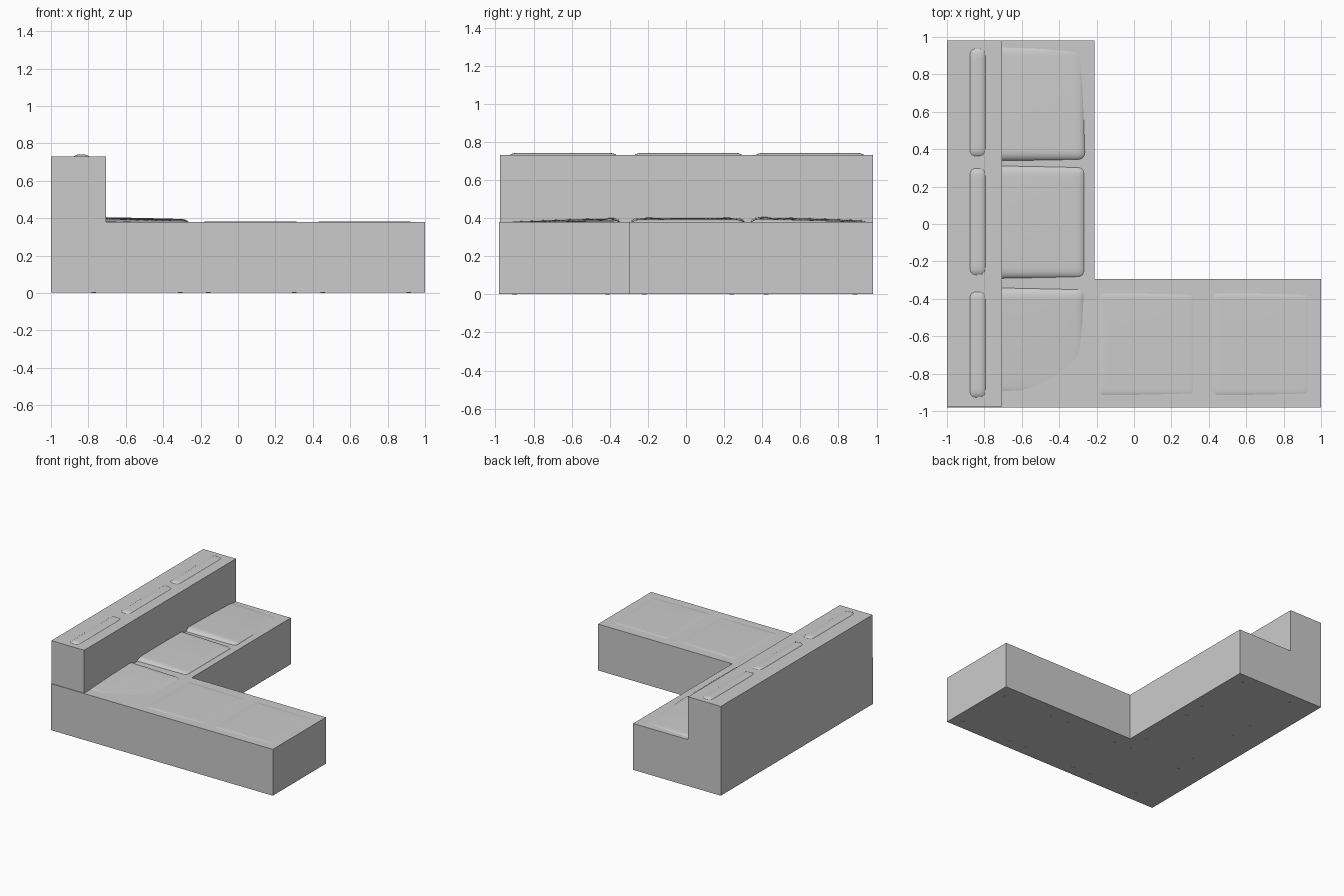
import bpy, bmesh
from mathutils import Vector, Euler

if "Cube" in bpy.data.objects:
    bpy.data.objects.remove(bpy.data.objects["Cube"])

BASE_TOP, BACK_TOP = 0.38, 0.73


def finish(name, bm, smooth=False):
    bmesh.ops.recalc_face_normals(bm, faces=bm.faces[:])
    mesh = bpy.data.meshes.new(name)
    bm.to_mesh(mesh)
    bm.free()
    obj = bpy.data.objects.new(name, mesh)
    bpy.context.collection.objects.link(obj)
    for p in mesh.polygons:
        p.use_smooth = smooth
    return obj


def prism(name, outline, z0, z1):
    bm = bmesh.new()
    face = bm.faces.new([bm.verts.new((x, y, z0)) for x, y in outline])
    top = bmesh.ops.extrude_face_region(bm, geom=[face], use_keep_orig=True)
    verts = [g for g in top["geom"] if isinstance(g, bmesh.types.BMVert)]
    bmesh.ops.translate(bm, verts=verts, vec=(0, 0, z1 - z0))
    return finish(name, bm)


def cushion(name, low, high, radius, bulge=0.0, tilt=(0, 0, 0)):
    """Soft rounded box between two corners, crowned on top and tilted."""
    low, high = Vector(low), Vector(high)
    centre, half = (low + high) / 2, (high - low) / 2
    rot = Euler(tilt).to_matrix()
    bm = bmesh.new()
    bmesh.ops.create_cube(bm, size=2)
    bmesh.ops.subdivide_edges(bm, edges=bm.edges[:], cuts=23, use_grid_fill=True)
    for v in bm.verts:
        # ease the grid towards the edges so the rounding gets enough loops
        u = Vector([1.5 * c - 0.5 * c ** 3 for c in v.co])
        p = Vector([u[i] * half[i] for i in range(3)])
        core = Vector([max(-half[i] + radius, min(half[i] - radius, p[i])) for i in range(3)])
        p = core + (p - core).normalized() * radius if (p - core).length > 0 else p
        p.z += bulge * (1 - u.x ** 2) * (1 - u.y ** 2) * u.z
        v.co = centre + rot @ p
    return finish(name, bm, smooth=True)


# L-shaped base and the long backrest
prism("sofa_base", [(-1, -0.98), (1, -0.98), (1, -0.295), (-0.21, -0.295),
                    (-0.21, 0.98), (-1, 0.98)], 0.002, BASE_TOP)
prism("backrest", [(-1, -0.975), (-0.705, -0.975), (-0.705, 0.98), (-1, 0.98)],
      BASE_TOP, BACK_TOP)

# Seat cushions: y range, top height, tilt about x
seats = [(-0.93, -0.33, 0.387, 0.034), (-0.30, 0.32, 0.397, 0.0), (0.33, 0.965, 0.393, -0.03)]
for i, (y0, y1, top, roll) in enumerate(seats):
    cushion(f"seat_cushion_{i + 1}", (-0.86, y0, 0.22), (-0.25, y1, top), 0.05,
            bulge=0.004, tilt=(roll, 0.022, 0))

# Flat cushions on the chaise, only just proud of the base
for i, x0 in enumerate((-0.20, 0.41)):
    cushion(f"chaise_cushion_{i + 1}", (x0 - 0.01, -0.94, 0.24), (x0 + 0.55, -0.345, 0.382),
            0.04, bulge=0.001, tilt=(0, 0.003, 0))

# Back cushions showing above the backrest
for i, (y0, y1) in enumerate(((-0.945, -0.345), (-0.29, 0.315), (0.345, 0.955))):
    cushion(f"back_cushion_{i + 1}", (-0.90, y0, 0.43), (-0.78, y1, 0.741), 0.05,
            tilt=(0, 0.04, 0))

# Tiny feet under every seat module
for mx0, mx1, my0, my1 in ((-0.77, -0.31, 0.42, 0.885), (-0.77, -0.31, -0.22, 0.24),
                           (-0.77, -0.31, -0.90, -0.41), (-0.16, 0.30, -0.90, -0.41),
                           (0.454, 0.914, -0.90, -0.41)):
    bm = bmesh.new()
    for x in (mx0, mx1):
        for y in (my0, my1):
            ret = bmesh.ops.create_cone(bm, cap_ends=True, segments=12, radius1=0.012,
                                        radius2=0.015, depth=0.04)
            bmesh.ops.translate(bm, verts=ret["verts"], vec=(x, y, 0.02))
    finish("module_feet", bm)
